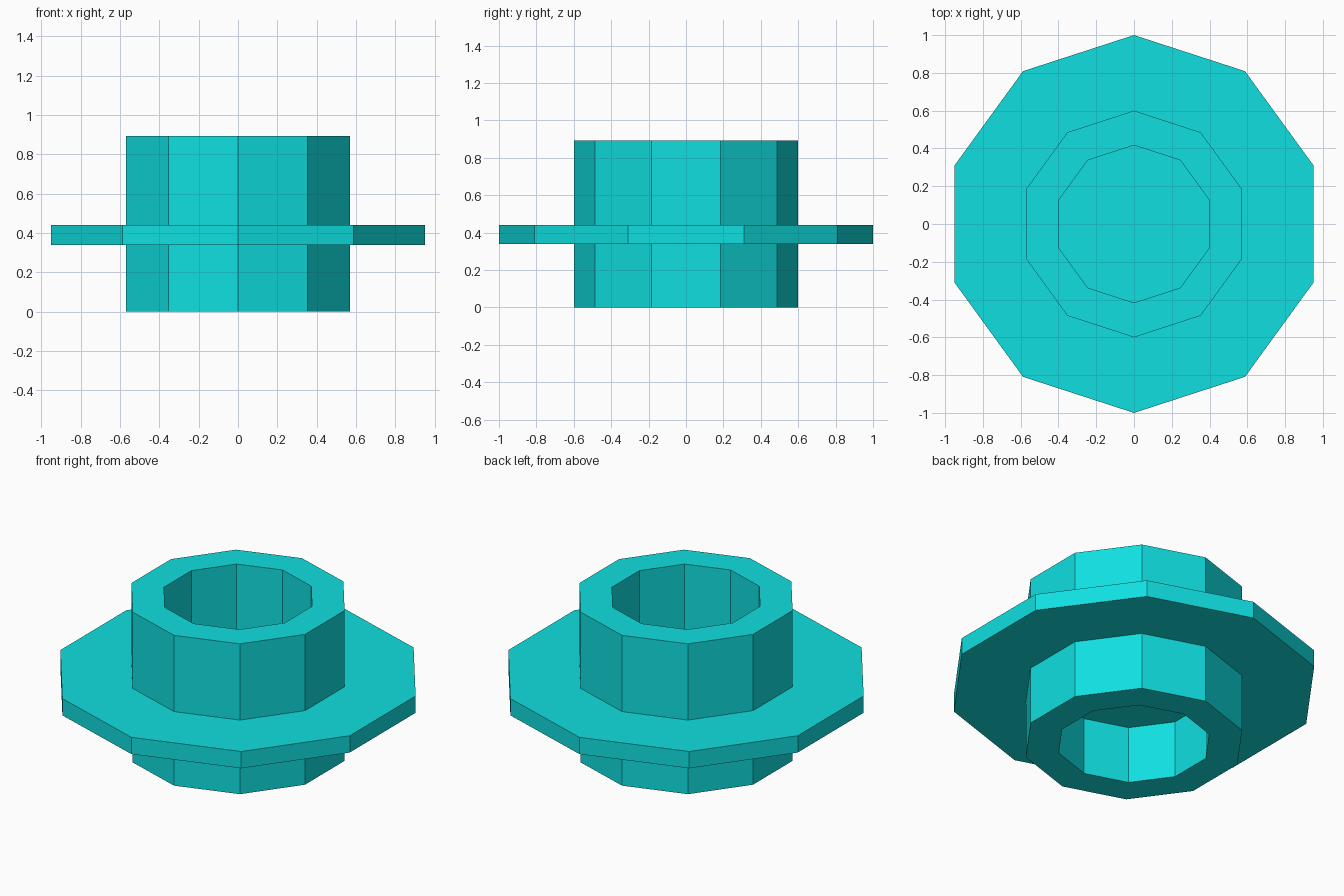
import bpy
import bmesh
from math import sin, cos, tau

cube = bpy.data.objects.get("Cube")
if cube:
    bpy.data.objects.remove(cube, do_unlink=True)

SIDES = 10

teal = bpy.data.materials.new("teal")
teal.use_nodes = True
colour = (0.005, 0.74, 0.75, 1)
teal.diffuse_color = colour
teal.node_tree.nodes["Principled BSDF"].inputs["Base Color"].default_value = colour


def lathe(name, profile, closed=False):
    """Spin (radius, z) points into a flat-faced ten-sided solid.
    A closed profile makes a ring; an open one is capped at both ends."""
    bm = bmesh.new()
    rings = [[bm.verts.new((r * sin(tau * i / SIDES), r * cos(tau * i / SIDES), z))
              for i in range(SIDES)] for r, z in profile]
    pairs = list(zip(rings, rings[1:]))
    if closed:
        pairs.append((rings[-1], rings[0]))
    else:
        bm.faces.new(rings[0])
        bm.faces.new(rings[-1])
    for a, b in pairs:
        for i in range(SIDES):
            j = (i + 1) % SIDES
            bm.faces.new((a[i], a[j], b[j], b[i]))
    bmesh.ops.recalc_face_normals(bm, faces=bm.faces)
    mesh = bpy.data.meshes.new(name)
    bm.to_mesh(mesh)
    bm.free()
    mesh.materials.append(teal)
    obj = bpy.data.objects.new(name, mesh)
    bpy.context.collection.objects.link(obj)
    return obj


# Hollow hub, open at both ends
lathe("hub_tube", [(0.6, 0), (0.6, 0.893), (0.417, 0.893), (0.417, 0)], closed=True)

# Solid flange that also closes the bore partway up
lathe("flange_disc", [(1, 0.34), (1, 0.44)])
